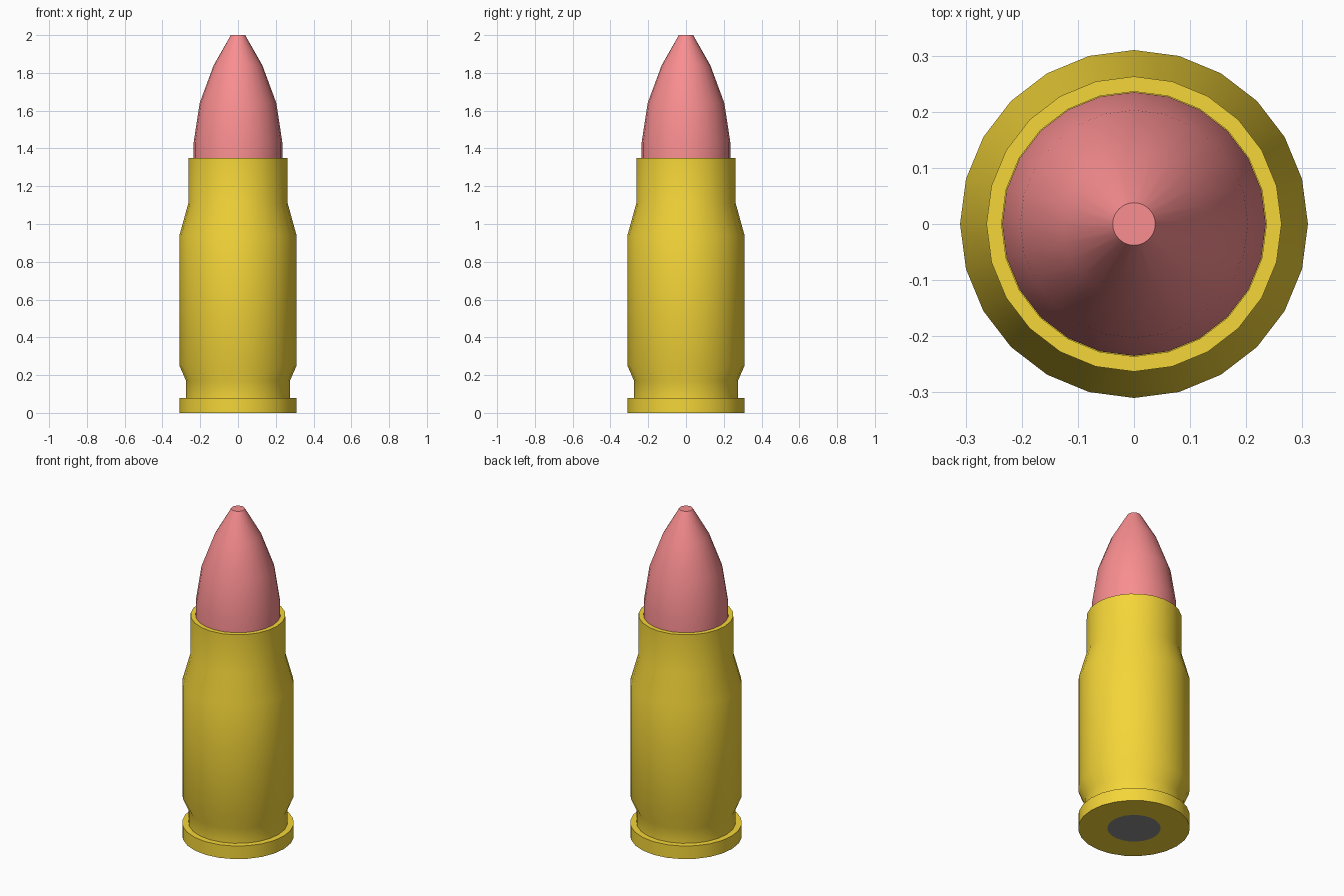
import bpy, bmesh, math

if "Cube" in bpy.data.objects:
    bpy.data.objects.remove(bpy.data.objects["Cube"])

SIDES = 24


def material(name, color):
    mat = bpy.data.materials.new(name)
    mat.diffuse_color = (*color, 1)
    mat.use_nodes = True
    mat.node_tree.nodes["Principled BSDF"].inputs["Base Color"].default_value = mat.diffuse_color
    return mat


def lathe(name, profile, mat):
    """Revolve (radius, z) points about z; a radius of 0 closes an end."""
    bm = bmesh.new()
    verts = [bm.verts.new((r, 0, z)) for r, z in profile]
    edges = [bm.edges.new(pair) for pair in zip(verts, verts[1:])]
    bmesh.ops.spin(bm, geom=verts + edges, cent=(0, 0, 0), axis=(0, 0, 1),
                   angle=math.tau, steps=SIDES)
    bmesh.ops.remove_doubles(bm, verts=bm.verts, dist=1e-4)
    bmesh.ops.recalc_face_normals(bm, faces=bm.faces)
    mesh = bpy.data.meshes.new(name)
    bm.to_mesh(mesh)
    bm.free()
    mesh.materials.append(mat)
    obj = bpy.data.objects.new(name, mesh)
    bpy.context.collection.objects.link(obj)
    bpy.ops.object.select_all(action='DESELECT')
    obj.select_set(True)
    bpy.context.view_layer.objects.active = obj
    bpy.ops.object.shade_smooth_by_angle(angle=math.radians(30))
    return obj


brass = material("brass", (0.91, 0.67, 0.04))
pink = material("pink_tip", (0.95, 0.27, 0.28))
dark = material("dark_primer", (0.27, 0.27, 0.27))

# Case: primer pocket, rim, extractor groove, body, shoulder, neck, mouth
lathe("case", [(0, 0.03), (0.148, 0.03), (0.148, 0), (0.31, 0), (0.31, 0.08),
               (0.275, 0.08), (0.275, 0.17), (0.31, 0.25), (0.31, 0.94),
               (0.263, 1.11), (0.263, 1.35), (0.236, 1.35), (0.236, 1.28),
               (0, 1.28)], brass)

# Tapered tip seated in the case mouth
lathe("tip", [(0, 1.28), (0.235, 1.28), (0.235, 1.43), (0.203, 1.64),
              (0.129, 1.84), (0.038, 2.0), (0, 2.0)], pink)

# Flush primer disc in the base
lathe("primer", [(0, 0), (0.148, 0), (0.148, 0.03), (0, 0.03)], dark)
